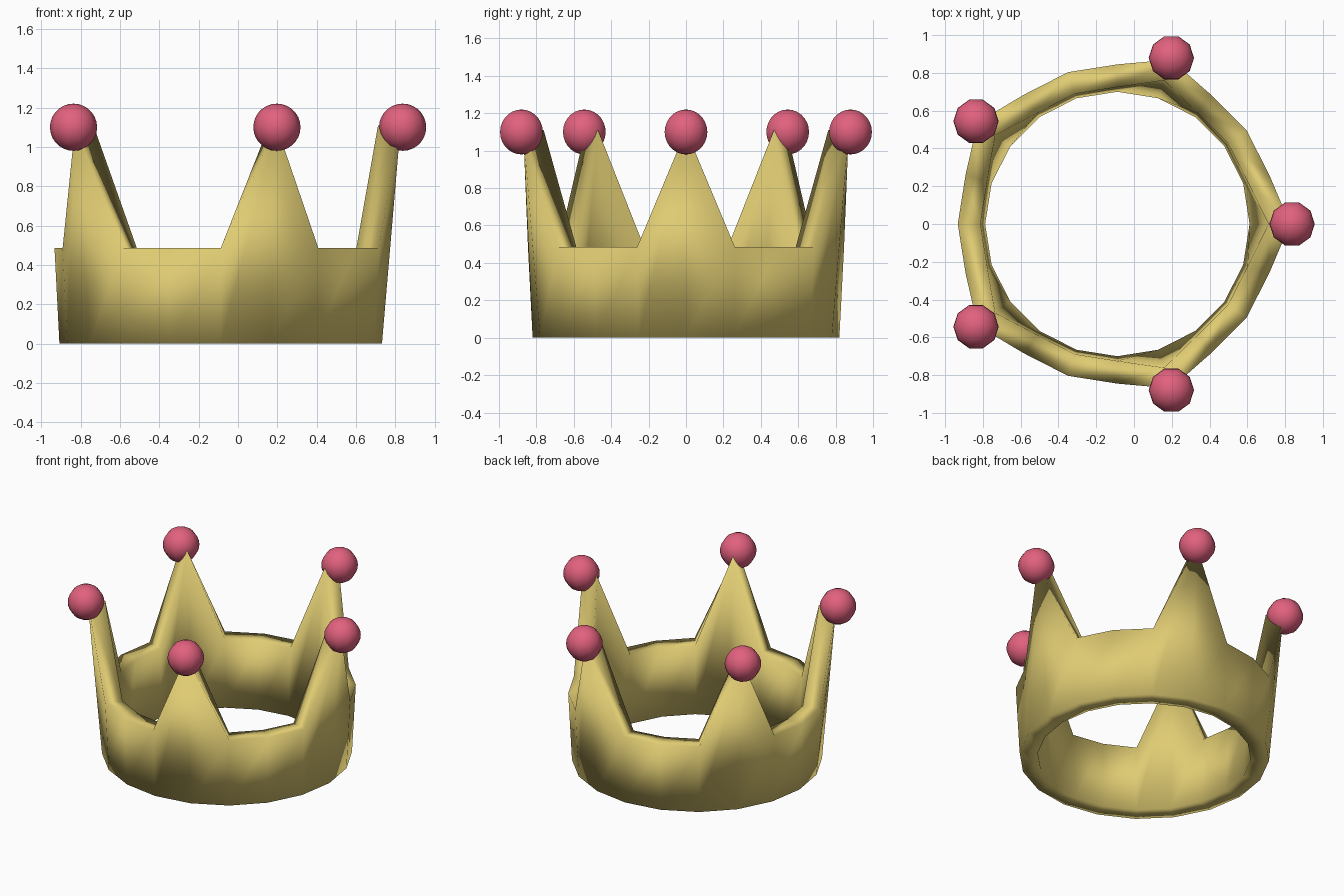
import bpy, bmesh
from math import cos, sin, pi, radians

if "Cube" in bpy.data.objects:
    bpy.data.objects.remove(bpy.data.objects["Cube"])

CENTRE_X = -0.088
SPIKES = 5
SIDES = SPIKES * 4          # each spike spans two sides, each gap two more
TIP_R, TIP_Z = 0.925, 1.10


def material(name, colour):
    mat = bpy.data.materials.new(name)
    mat.use_nodes = True
    mat.diffuse_color = colour
    bsdf = mat.node_tree.nodes["Principled BSDF"]
    bsdf.inputs["Base Color"].default_value = colour
    bsdf.inputs["Roughness"].default_value = 0.6
    return mat


def finish(bm, name, mat):
    bmesh.ops.recalc_face_normals(bm, faces=bm.faces)
    for face in bm.faces:
        face.smooth = True
    mesh = bpy.data.meshes.new(name)
    bm.to_mesh(mesh)
    bm.free()
    mesh.materials.append(mat)
    obj = bpy.data.objects.new(name, mesh)
    bpy.context.collection.objects.link(obj)
    return obj


gold = material("gold", (0.74, 0.60, 0.17, 1))
pink = material("pink", (0.76, 0.12, 0.21, 1))

# Crown band: one four-cornered section per column, raised at every spike
bm = bmesh.new()
sections = []
for i in range(SIDES):
    a = 2 * pi * i / SIDES
    if i % 4 == 0:
        outer, inner, top = 0.915, 0.80, 1.11
    else:
        outer, inner, top = 0.845, 0.725, 0.485
    corners = [(0.82, 0), (outer, top), (inner, top), (0.70, 0)]
    sections.append([bm.verts.new((CENTRE_X + r * cos(a), r * sin(a), z))
                     for r, z in corners])
for i, here in enumerate(sections):
    there = sections[(i + 1) % SIDES]
    for k in range(4):
        n = (k + 1) % 4
        bm.faces.new((here[k], there[k], there[n], here[n]))
finish(bm, "crown_band", gold)

# Round jewels on the spike tips
for i in range(SPIKES):
    a = 2 * pi * i / SPIKES
    bm = bmesh.new()
    bmesh.ops.create_uvsphere(bm, u_segments=10, v_segments=14, radius=0.12)
    jewel = finish(bm, f"jewel_{i + 1}", pink)
    jewel.location = (CENTRE_X + TIP_R * cos(a), TIP_R * sin(a), TIP_Z)
    jewel.rotation_euler.z = radians(18)
